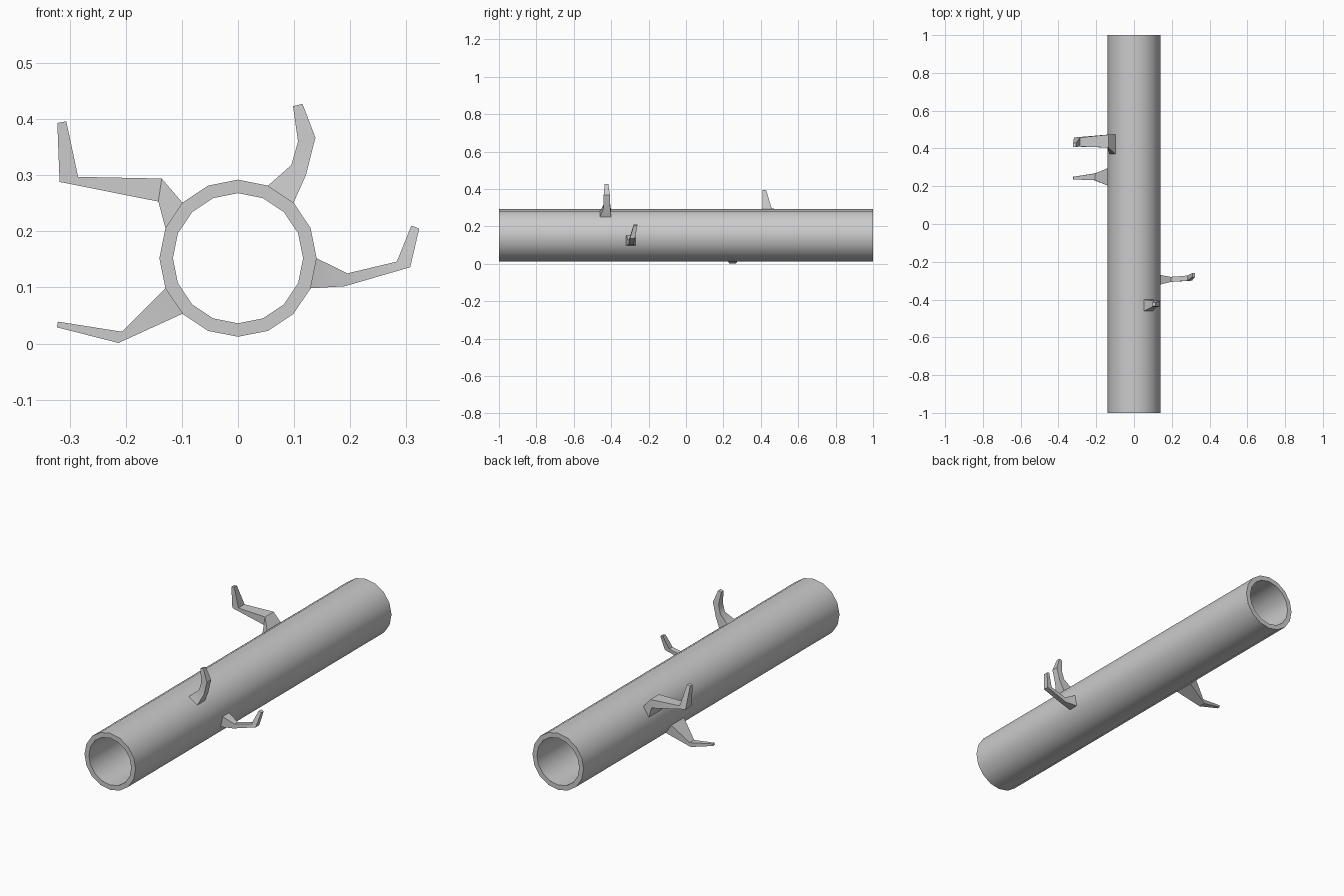
import bpy, math

if "Cube" in bpy.data.objects:
    bpy.data.objects.remove(bpy.data.objects["Cube"])

SIDES, R_OUT, R_IN, CZ = 16, 0.14, 0.116, 0.152


def build(name, verts, faces, angle):
    me = bpy.data.meshes.new(name)
    me.from_pydata(verts, [], faces)
    me.update()
    ob = bpy.data.objects.new(name, me)
    bpy.context.collection.objects.link(ob)
    bpy.ops.object.select_all(action='DESELECT')
    ob.select_set(True)
    bpy.context.view_layer.objects.active = ob
    bpy.ops.object.mode_set(mode='EDIT')
    bpy.ops.mesh.select_all(action='SELECT')
    bpy.ops.mesh.normals_make_consistent(inside=False)
    bpy.ops.object.mode_set(mode='OBJECT')
    bpy.ops.object.shade_smooth_by_angle(angle=math.radians(angle))
    return ob


def rim(i, r=R_OUT):
    a = 2 * math.pi * i / SIDES
    return r * math.cos(a), CZ + r * math.sin(a)


# Hollow log: rectangular wall section swept round the y axis
verts, faces = [], []
for i in range(SIDES):
    for r, y in ((R_OUT, -1), (R_OUT, 1), (R_IN, 1), (R_IN, -1)):
        x, z = rim(i, r)
        verts.append((x, y, z))
    j = (i + 1) % SIDES
    for k in range(4):
        n = (k + 1) % 4
        faces.append((4 * i + k, 4 * i + n, 4 * j + n, 4 * j + k))
build("hollow_log", verts, faces, 40)


# Branch: four-sided tapered limb, starting on one facet of the log.
# Each ring: first edge (x, z), second edge (x, z), y range
def branch(name, facet, base_y, rings):
    a, b = rim(facet), rim(facet + 1)
    rings = [(*b, *a, *base_y)] + rings
    verts, faces = [], []
    for x1, z1, x2, z2, y0, y1 in rings:
        verts += [(x1, y0, z1), (x1, y1, z1), (x2, y1, z2), (x2, y0, z2)]
    for i in range(len(rings) - 1):
        for k in range(4):
            n = (k + 1) % 4
            faces.append((4 * i + k, 4 * i + n, 4 * i + 4 + n, 4 * i + 4 + k))
    t = 4 * (len(rings) - 1)
    faces += [(t, t + 1, t + 2, t + 3), (3, 2, 1, 0)]
    build(name, verts, faces, 35)


branch("upper_right_branch", 2, (-0.46, -0.40), [
    (0.095, 0.318, 0.121, 0.300, -0.440, -0.405),
    (0.107, 0.360, 0.138, 0.367, -0.440, -0.407),
    (0.098, 0.423, 0.115, 0.427, -0.435, -0.415)])
branch("lower_right_branch", 15, (-0.32, -0.27), [
    (0.195, 0.125, 0.190, 0.102, -0.307, -0.280),
    (0.283, 0.146, 0.307, 0.136, -0.300, -0.273),
    (0.309, 0.210, 0.323, 0.205, -0.280, -0.260)])
# Upper left limb leans outward and then turns up
branch("upper_left_branch", 6, (0.37, 0.475), [
    (-0.142, 0.253, -0.136, 0.294, 0.405, 0.473),
    (-0.318, 0.288, -0.285, 0.297, 0.410, 0.458),
    (-0.322, 0.393, -0.306, 0.396, 0.408, 0.428)])
branch("lower_left_branch", 9, (0.20, 0.30), [
    (-0.213, 0.001, -0.207, 0.021, 0.232, 0.267),
    (-0.323, 0.029, -0.321, 0.039, 0.236, 0.250)])
